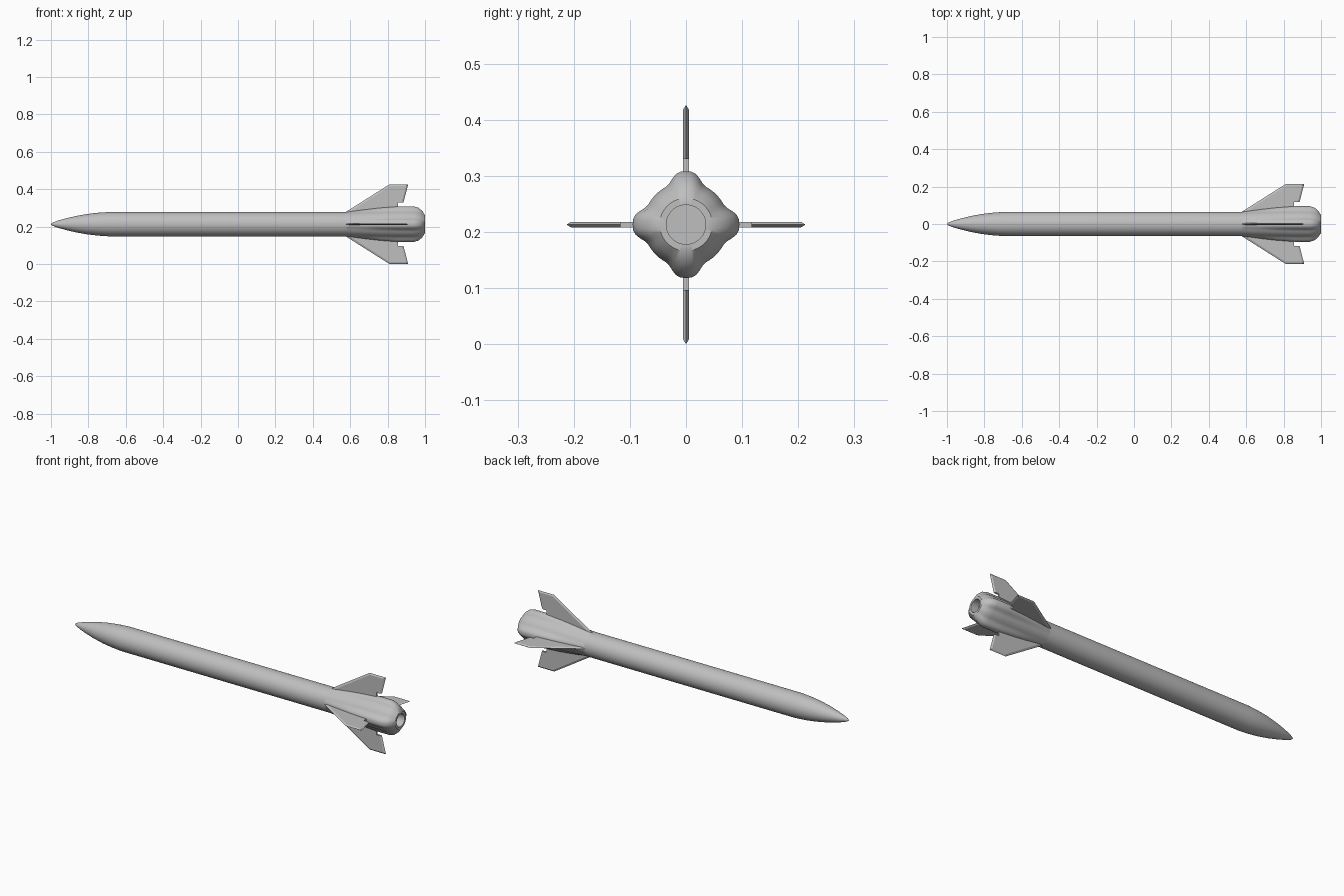
import bpy, bmesh
from math import pi, cos, sin, radians
from mathutils import Matrix, Vector

cube = bpy.data.objects.get("Cube")
if cube:
    bpy.data.objects.remove(cube)

AXIS_Z = 0.213
SIDES = 64
QUARTER = pi / 2

grey = bpy.data.materials.new("grey")
grey.use_nodes = True
colour = (0.52, 0.52, 0.52, 1)
grey.diffuse_color = colour
grey.node_tree.nodes["Principled BSDF"].inputs["Base Color"].default_value = colour


def finish(bm, name, angle):
    bmesh.ops.recalc_face_normals(bm, faces=bm.faces)
    mesh = bpy.data.meshes.new(name)
    bm.to_mesh(mesh)
    bm.free()
    mesh.materials.append(grey)
    ob = bpy.data.objects.new(name, mesh)
    bpy.context.collection.objects.link(ob)
    ob.location.z = AXIS_Z
    bpy.ops.object.select_all(action='DESELECT')
    ob.select_set(True)
    bpy.context.view_layer.objects.active = ob
    bpy.ops.object.shade_smooth_by_angle(angle=radians(angle))
    return ob


def fairing(a):
    """Height of the tail fairing round the body: a ridge at every fin."""
    d = a % QUARTER
    d = min(d, QUARTER - d)
    ridge = max(0, min(1, 1.25 - d / radians(22)))
    return 0.011 + 0.019 * ridge * ridge * (3 - 2 * ridge)


def loft(name, stations, angle):
    """Rings along x; each station is x, radius, share of the fairing."""
    bm = bmesh.new()
    rings = []
    for x, r, share in stations:
        ring = []
        for i in range(SIDES):
            a = 2 * pi * i / SIDES
            rr = r + share * fairing(a)
            ring.append(bm.verts.new((x, rr * cos(a), rr * sin(a))))
        rings.append(ring)
    for p, q in zip(rings, rings[1:]):
        for i in range(SIDES):
            j = (i + 1) % SIDES
            bm.faces.new((p[i], p[j], q[j], q[i]))
    bm.faces.new(rings[0])
    bm.faces.new(rings[-1])
    return finish(bm, name, angle)


# Pointed nose and straight body
loft("nose_and_body", [
    (-1, 0.002, 0), (-0.99, 0.009, 0), (-0.96, 0.02, 0), (-0.92, 0.031, 0),
    (-0.87, 0.043, 0), (-0.81, 0.054, 0), (-0.75, 0.061, 0),
    (-0.69, 0.065, 0), (0.58, 0.065, 0)], 30)

# Tail with four ridges, drawn in to a hollow nozzle
loft("tail_and_nozzle", [
    (0.58, 0.065, 0), (0.68, 0.065, 0.45), (0.76, 0.065, 0.75),
    (0.86, 0.065, 1), (0.94, 0.065, 1), (0.965, 0.062, 0.85),
    (0.985, 0.056, 0.5), (1, 0.047, 0), (1, 0.035, 0), (0.955, 0.035, 0)], 35)

# Swept fins: a thick plate with tapered outer edges and a notch at the back
rim = [(0.56, 0.055), (0.81, 0.213), (0.91, 0.213),
       (0.885, 0.117), (0.855, 0.117), (0.855, 0.055)]
flat = [(0.58, 0.055), (0.815, 0.205), (0.899, 0.205),
        (0.876, 0.117), (0.855, 0.117), (0.855, 0.055)]
names = ["top_fin", "right_side_fin", "bottom_fin", "left_side_fin"]
for k, name in enumerate(names):
    bm = bmesh.new()
    edge = [bm.verts.new((x, 0, r)) for x, r in rim]
    for side in (-0.005, 0.005):
        face = [bm.verts.new((x, side, r)) for x, r in flat]
        bm.faces.new(face)
        for i in range(len(rim)):
            j = (i + 1) % len(rim)
            bm.faces.new((edge[i], edge[j], face[j], face[i]))
    bmesh.ops.rotate(bm, verts=bm.verts, cent=Vector(),
                     matrix=Matrix.Rotation(k * QUARTER, 3, 'X'))
    finish(bm, name, 5)
